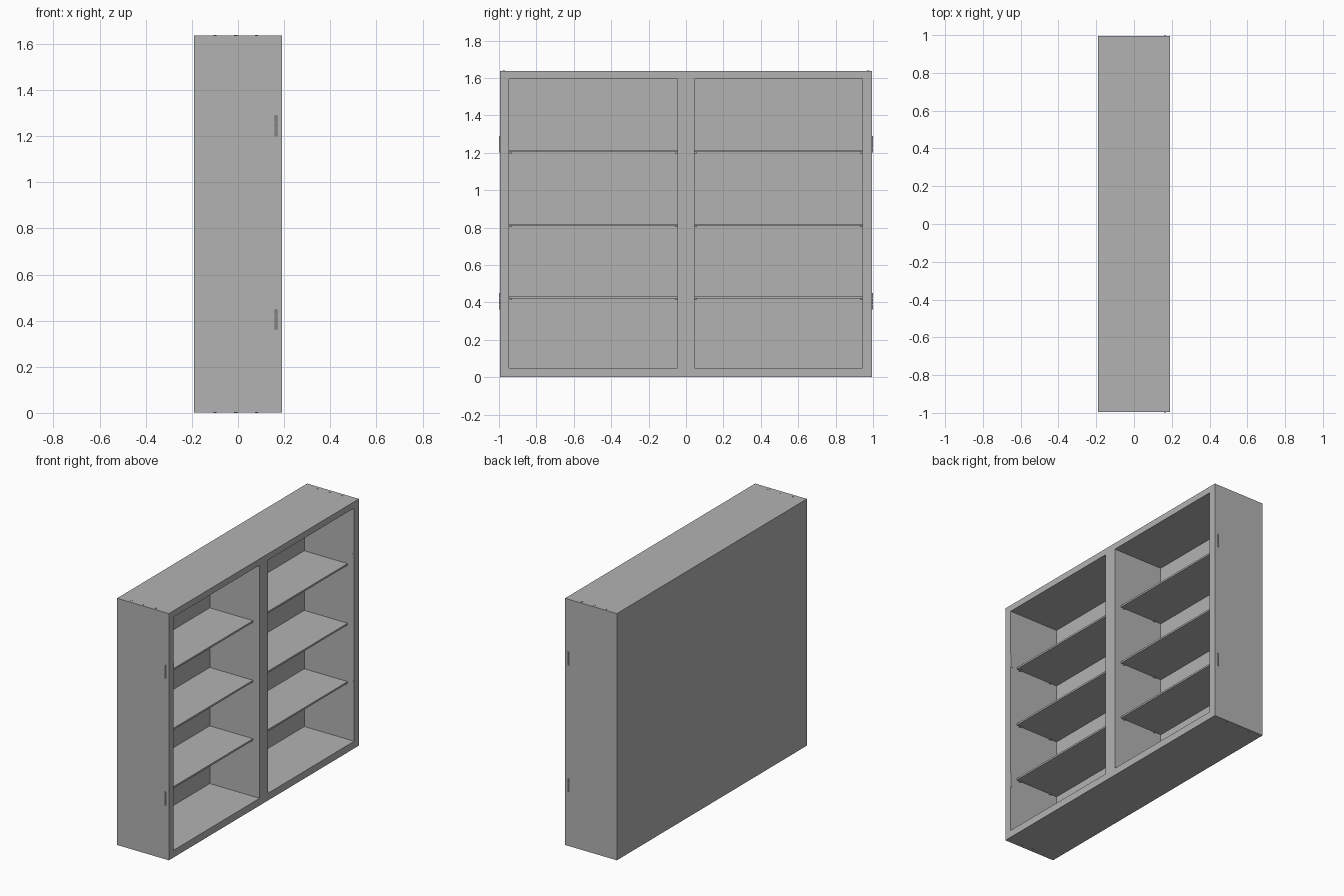
import bpy
import bmesh
from mathutils import Matrix

default = bpy.data.objects.get("Cube")
if default:
    bpy.data.objects.remove(default, do_unlink=True)

# One plain grey for everything
grey = bpy.data.materials.new("plain grey")
grey.use_nodes = True
colour = (0.45, 0.45, 0.45, 1)
grey.diffuse_color = colour
grey.node_tree.nodes["Principled BSDF"].inputs["Base Color"].default_value = colour

# Main sizes
HX, HY = 0.19, 0.995          # half depth and half width
Z0, Z1 = 0.002, 1.637         # bottom and top
BOARD = 0.05                  # outer board thickness
POST = 0.045                  # half thickness of the centre divider
FRAME_X = HX - 0.02           # back of the face frame
BACK_X = -0.175               # front of the back panel
IN_Y = HY - BOARD
IN_Z0, IN_Z1 = 0.05, 1.595


def finish(name, bm):
    mesh = bpy.data.meshes.new(name)
    bm.to_mesh(mesh)
    bm.free()
    mesh.materials.append(grey)
    obj = bpy.data.objects.new(name, mesh)
    bpy.context.collection.objects.link(obj)
    return obj


def box(name, x, y, z):
    """Box from (min, max) pairs; the order in a pair does not matter."""
    bm = bmesh.new()
    size = [abs(b - a) for a, b in (x, y, z)]
    middle = [(a + b) / 2 for a, b in (x, y, z)]
    bmesh.ops.create_cube(bm, size=1, matrix=Matrix.Translation(middle) @ Matrix.Diagonal((*size, 1)))
    return finish(name, bm)


def rod(name, centre, radius, height):
    bm = bmesh.new()
    bmesh.ops.create_cone(bm, cap_ends=True, segments=16, radius1=radius, radius2=radius,
                          depth=height, matrix=Matrix.Translation(centre))
    for face in bm.faces:
        face.smooth = len(face.verts) == 4
    for edge in bm.edges:
        edge.smooth = all(f.smooth for f in edge.link_faces)
    return finish(name, bm)


# Carcass behind, face frame in front, with the same board layout
box("back_panel", (-HX, BACK_X), (-HY, HY), (Z0, Z1))
for part, depth in (("carcass", (BACK_X, FRAME_X)), ("frame", (FRAME_X, HX))):
    box(part + "_bottom", depth, (-HY, HY), (Z0, IN_Z0))
    box(part + "_top", depth, (-HY, HY), (IN_Z1, Z1))
    box(part + "_divider", depth, (-POST, POST), (IN_Z0, IN_Z1))
    for side, s in (("front", -1), ("back", 1)):
        box(f"{part}_side_{side}", depth, (s * IN_Y, s * HY), (IN_Z0, IN_Z1))

for side, s in (("front", -1), ("back", 1)):
    # Shelves on small support pegs
    for top in (0.433, 0.82, 1.215):
        under = top - 0.012
        box(f"shelf_{side}", (BACK_X, 0.142), (s * (POST + 0.001), s * (IN_Y - 0.001)), (under, top))
        for peg_x in (-0.12, 0.12):
            for y0, y1 in ((POST, POST + 0.015), (IN_Y - 0.015, IN_Y)):
                box("shelf_peg", (peg_x - 0.006, peg_x + 0.006), (s * y0, s * y1), (under - 0.006, under))

    # Hinges: three knuckles outside, a thin leaf inside the opening
    for low in (0.36, 1.2):
        for i in range(3):
            rod("hinge_knuckle", (0.165, s * HY, low + 0.015 + i * 0.03), 0.005, 0.028)
        box("hinge_leaf", (0.178, HX), (s * (IN_Y - 0.002), s * IN_Y), (low, low + 0.09))

    # Screw heads on the top and bottom
    for x in (-0.1, -0.01, 0.08):
        for z in (Z0 - 0.0005, Z1 + 0.0005):
            rod("screw_head", (x, s * 0.975, z), 0.007, 0.003)
